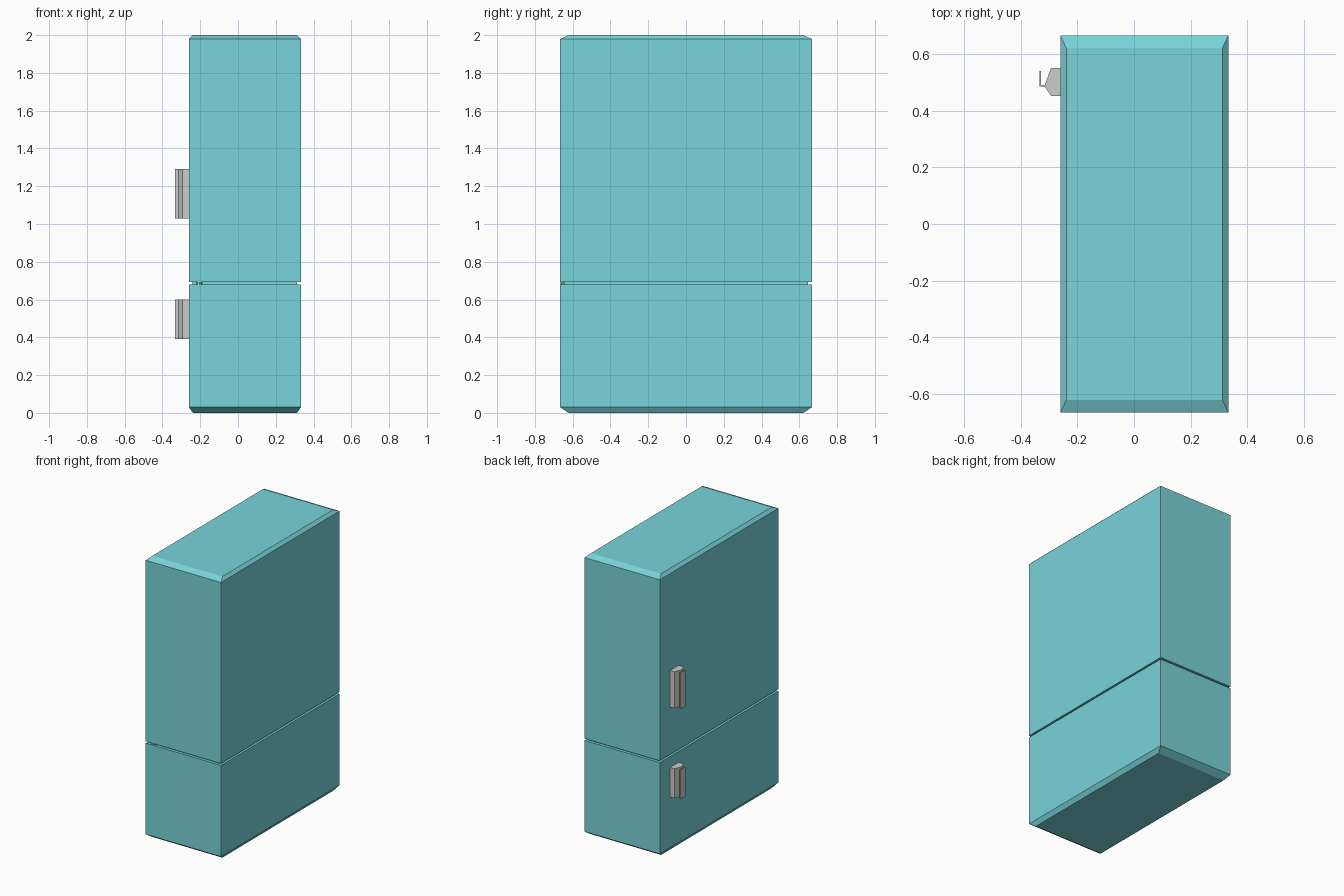
import bpy, bmesh

if "Cube" in bpy.data.objects:
    bpy.data.objects.remove(bpy.data.objects["Cube"])


def material(name, rgb):
    m = bpy.data.materials.new(name)
    m.diffuse_color = (*rgb, 1)
    m.use_nodes = True
    m.node_tree.nodes["Principled BSDF"].inputs["Base Color"].default_value = m.diffuse_color
    return m


TEAL = material("teal enamel", (0.19, 0.66, 0.70))
GREY = material("light grey", (0.60, 0.61, 0.59))

X0, X1, Y = -0.26, 0.333, 0.666
SEAM_LOW, SEAM_HIGH = 0.679, 0.692


def loft(name, rings, mat):
    """Skin a stack of equal-length point rings and cap both ends."""
    bm = bmesh.new()
    loops = [[bm.verts.new(p) for p in ring] for ring in rings]
    n = len(loops[0])
    for a, b in zip(loops, loops[1:]):
        for i in range(n):
            j = (i + 1) % n
            bm.faces.new((a[i], a[j], b[j], b[i]))
    bm.faces.new(loops[0])
    bm.faces.new(loops[-1])
    bmesh.ops.recalc_face_normals(bm, faces=bm.faces)
    me = bpy.data.meshes.new(name)
    bm.to_mesh(me)
    bm.free()
    me.materials.append(mat)
    ob = bpy.data.objects.new(name, me)
    bpy.context.collection.objects.link(ob)
    return ob


def rect(z, ix=0.0, iy=0.0):
    return [(X0 + ix, -Y + iy, z), (X1 - ix, -Y + iy, z),
            (X1 - ix, Y - iy, z), (X0 + ix, Y - iy, z)]


# Freezer and fridge cabinets, with sloped bottom and top rims
loft("lower_cabinet", [rect(0, 0.021, 0.045), rect(0.03), rect(SEAM_LOW)], TEAL)
loft("upper_cabinet", [rect(SEAM_HIGH), rect(1.98), rect(2.0, 0.021, 0.045)], TEAL)

# Recessed core closing the seam between the cabinets
loft("seam_core", [rect(SEAM_LOW, 0.02, 0.02), rect(SEAM_HIGH, 0.02, 0.02)], TEAL)

# Small hinge pin in the seam
bpy.ops.mesh.primitive_cylinder_add(vertices=8, radius=0.014, depth=SEAM_HIGH - SEAM_LOW,
                                    location=(-0.205, -Y + 0.016, (SEAM_LOW + SEAM_HIGH) / 2))
pin = bpy.context.object
pin.name = "hinge_pin"
pin.data.materials.append(TEAL)

# Door handles: one plan profile with a hooked lip, extruded upward
profile = [(X0, 0.55), (-0.293, 0.55), (-0.315, 0.49), (-0.328, 0.49), (-0.328, 0.54),
           (-0.334, 0.54), (-0.334, 0.485), (-0.315, 0.485), (-0.293, 0.452), (X0, 0.452)]
for name, low, high in (("upper_handle", 1.03, 1.29), ("lower_handle", 0.39, 0.60)):
    loft(name, [[(x, y, z) for x, y in profile] for z in (low, high)], GREY)
